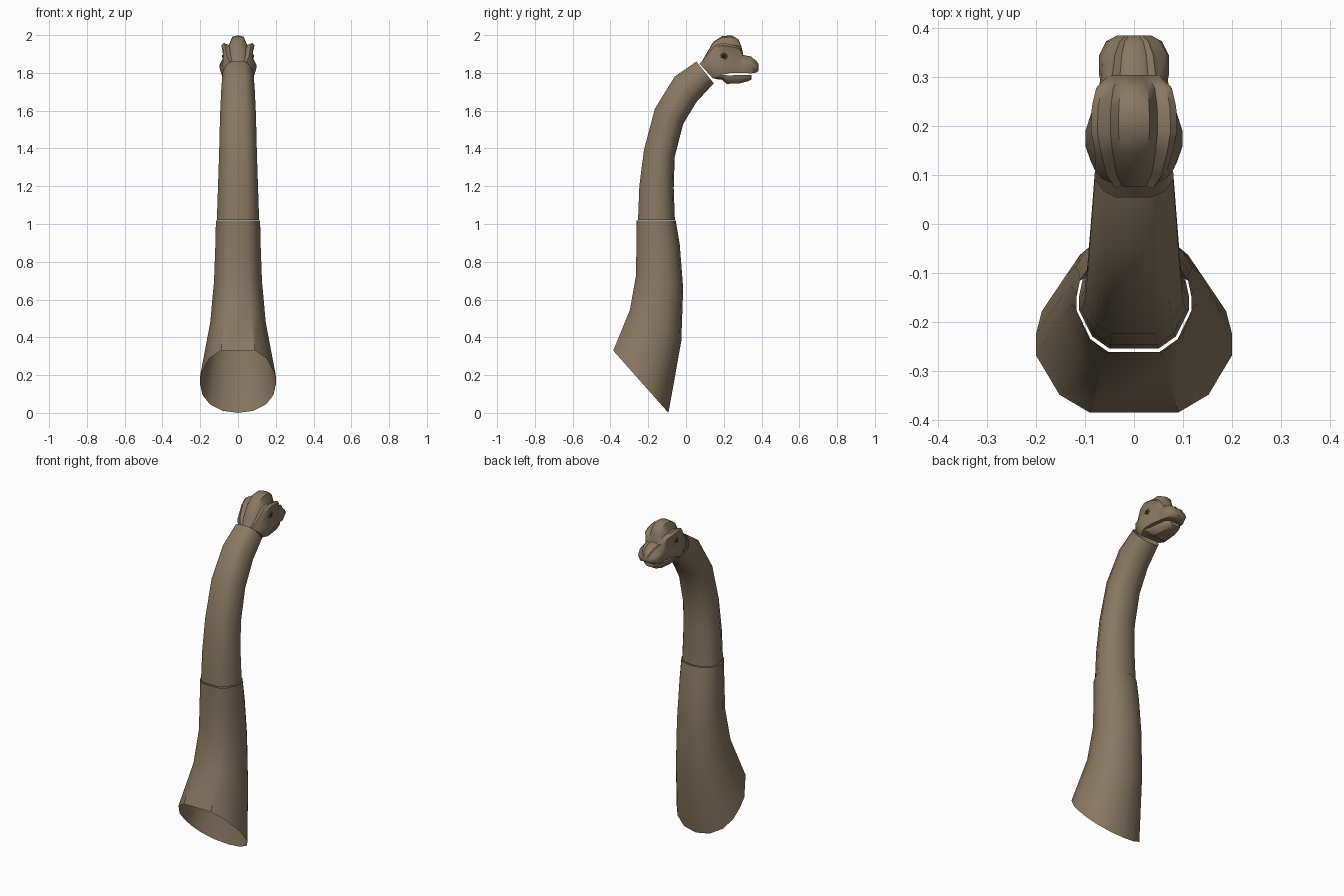
import bpy, bmesh, math
from mathutils import Vector


def material(name, rgb):
    m = bpy.data.materials.new(name)
    m.diffuse_color = (*rgb, 1)
    return m


HIDE = material("brown hide", (0.25, 0.19, 0.125))
DARK = material("dark eye", (0.02, 0.016, 0.012))


def finish(ob, mat, angle=40):
    ob.data.materials.append(mat)
    bpy.ops.object.select_all(action='DESELECT')
    ob.select_set(True)
    bpy.context.view_layer.objects.active = ob
    bpy.ops.object.shade_smooth_by_angle(angle=math.radians(angle))


def loft(name, rings, caps=(False, False), angle=40):
    """Skin a list of closed rings; optionally cap first and last."""
    bm = bmesh.new()
    loops = [[bm.verts.new(p) for p in r] for r in rings]
    n = len(loops[0])
    for a, b in zip(loops, loops[1:]):
        for i in range(n):
            j = (i + 1) % n
            bm.faces.new((a[i], a[j], b[j], b[i]))
    if caps[0]:
        bm.faces.new(loops[0])
    if caps[1]:
        bm.faces.new(loops[-1])
    bmesh.ops.remove_doubles(bm, verts=bm.verts, dist=0.0002)
    bmesh.ops.recalc_face_normals(bm, faces=bm.faces)
    me = bpy.data.meshes.new(name)
    bm.to_mesh(me)
    bm.free()
    ob = bpy.data.objects.new(name, me)
    bpy.context.collection.objects.link(ob)
    finish(ob, HIDE, angle)
    return ob


def mirrored(half):
    """Close a half outline (x >= 0) by mirroring it across x = 0."""
    return half + [Vector((-p.x, p.y, p.z)) for p in reversed(half) if p.x > 1e-6]


# neck: half cross-section (across, back -1 to front +1), flat at the back
SECTION = [(0.45, -1), (0.76, -0.75), (1, -0.2), (1, 0.1),
           (0.94, 0.42), (0.75, 0.72), (0.42, 0.93), (0, 1)]


def neck_ring(back_y, back_z, front_y, front_z, w):
    b, f = Vector((0, back_y, back_z)), Vector((0, front_y, front_z))
    return mirrored([b.lerp(f, (v + 1) / 2) + Vector((u * w, 0, 0)) for u, v in SECTION])


lower = [(-0.385, 0.33, -0.093, 0.0, 0.2),
         (-0.297, 0.545, -0.025, 0.38, 0.147),
         (-0.266, 0.72, -0.015, 0.66, 0.127),
         (-0.262, 0.88, -0.033, 0.89, 0.12),
         (-0.261, 1.018, -0.054, 1.018, 0.117)]
upper = [(-0.254, 1.02, -0.059, 1.02, 0.112),
         (-0.247, 1.2, -0.065, 1.19, 0.106),
         (-0.223, 1.39, -0.06, 1.355, 0.1),
         (-0.165, 1.61, -0.015, 1.53, 0.095),
         (-0.06, 1.78, 0.055, 1.645, 0.088),
         (0.055, 1.86, 0.147, 1.745, 0.08)]
loft("lower_neck", [neck_ring(*s) for s in lower])
loft("upper_neck", [neck_ring(*s) for s in upper])


# skull with a central crest, side brows, eye hollows and a blunt muzzle
def skull_ring(y, slant, zt, zb, wb, ze, we, zc, wc, zl, wl):
    valley = (zt + zb) / 2 - 0.6 * (zt - zb)
    half = [(0, zt), (0.36 * wb, zt - 0.15 * (zt - zb)), (0.55 * wb, valley),
            (0.85 * wb, zb + 0.006), (wb, zb - 0.006), (we, ze), (wc, zc),
            (wl, zl), (0, zl)]
    return mirrored([Vector((x, y + slant * (zt - z), z)) for x, z in half])


skull = [(0.075, 0.9, 1.845, 1.842, 0.045, 1.825, 0.066, 1.80, 0.075, 1.77, 0.06),
         (0.098, 0.45, 1.885, 1.875, 0.066, 1.858, 0.080, 1.82, 0.088, 1.773, 0.068),
         (0.145, 0.1, 1.965, 1.935, 0.080, 1.885, 0.077, 1.83, 0.099, 1.775, 0.082),
         (0.19, 0, 1.994, 1.952, 0.088, 1.89, 0.073, 1.84, 0.099, 1.79, 0.085),
         (0.24, 0, 1.999, 1.945, 0.086, 1.89, 0.070, 1.84, 0.083, 1.80, 0.075),
         (0.278, 0, 1.978, 1.935, 0.077, 1.885, 0.063, 1.84, 0.072, 1.80, 0.068),
         (0.294, 0, 1.938, 1.91, 0.062, 1.875, 0.062, 1.84, 0.069, 1.80, 0.064),
         (0.303, 0, 1.895, 1.887, 0.052, 1.865, 0.066, 1.84, 0.071, 1.80, 0.064),
         (0.345, 0, 1.886, 1.879, 0.046, 1.86, 0.064, 1.836, 0.071, 1.797, 0.057),
         (0.373, 0, 1.863, 1.858, 0.034, 1.846, 0.05, 1.83, 0.057, 1.802, 0.045),
         (0.385, 0, 1.842, 1.839, 0.02, 1.833, 0.03, 1.825, 0.034, 1.812, 0.026)]
loft("skull", [skull_ring(*s) for s in skull], (True, True), 50)


# lower jaw, slightly open
def jaw_ring(y, top, bottom, w):
    h = top - bottom
    half = [(0, top), (w, top), (w * 0.95, top - h * 0.5), (w * 0.6, bottom), (0, bottom)]
    return mirrored([Vector((x, y, z)) for x, z in half])


jaw = [(0.15, 1.785, 1.768, 0.072), (0.19, 1.79, 1.764, 0.074),
       (0.215, 1.787, 1.742, 0.07), (0.28, 1.788, 1.744, 0.063),
       (0.33, 1.79, 1.756, 0.05), (0.347, 1.788, 1.766, 0.03)]
loft("lower_jaw", [jaw_ring(*s) for s in jaw], (True, True))

# eyes and eyelids
for side, label in ((-1, "left"), (1, "right")):
    bpy.ops.mesh.primitive_uv_sphere_add(segments=12, ring_count=8, radius=0.011,
                                         location=(side * 0.075, 0.2, 1.888))
    eye = bpy.context.object
    eye.name = label + "_eye"
    finish(eye, DARK)
    bpy.ops.mesh.primitive_torus_add(major_radius=0.014, minor_radius=0.005,
                                     major_segments=14, minor_segments=6,
                                     location=(side * 0.075, 0.2, 1.888),
                                     rotation=(0, math.pi / 2, 0))
    lid = bpy.context.object
    lid.name = label + "_eyelid"
    finish(lid, HIDE, 60)
